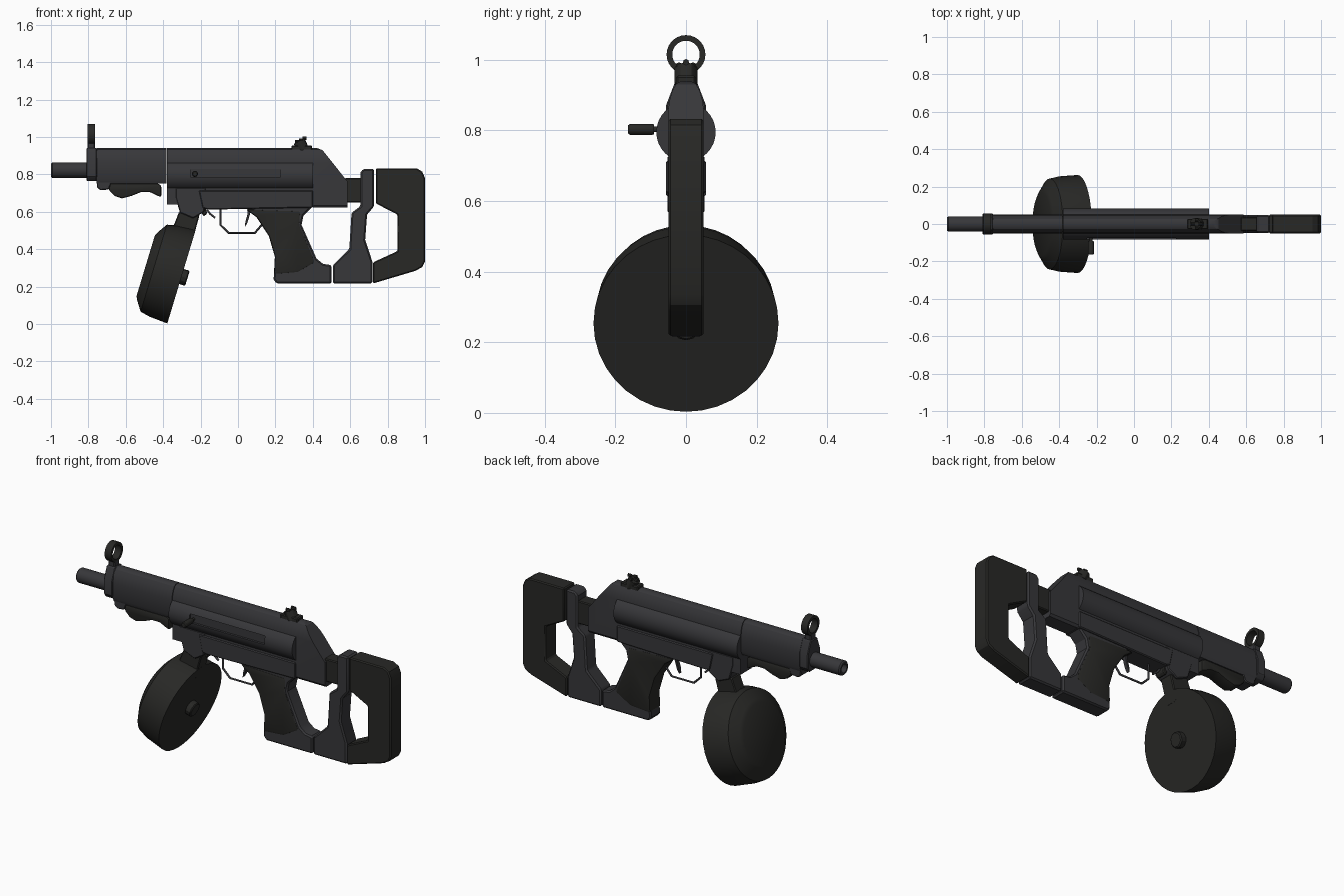
import bpy, bmesh
from math import sin, cos, pi, radians
from mathutils import Matrix, Vector

if "Cube" in bpy.data.objects:
    bpy.data.objects.remove(bpy.data.objects["Cube"])


def material(name, c):
    m = bpy.data.materials.new(name)
    m.diffuse_color = (*c, 1)
    m.use_nodes = True
    m.node_tree.nodes["Principled BSDF"].inputs["Base Color"].default_value = m.diffuse_color
    return m


METAL = material("gunmetal", (0.038, 0.038, 0.042))
DARK = material("dark_polymer", (0.021, 0.021, 0.019))


def finish(name, bm, mat, bevel=0, seg=1, xf=None):
    bmesh.ops.recalc_face_normals(bm, faces=bm.faces)
    if bevel:
        sharp = [e for e in bm.edges if len(e.link_faces) == 2 and e.calc_face_angle(0) > radians(40)]
        bmesh.ops.bevel(bm, geom=sharp, offset=bevel, segments=seg, profile=0.5,
                        affect='EDGES', clamp_overlap=True)
    if xf:
        bm.transform(xf)
    me = bpy.data.meshes.new(name)
    bm.to_mesh(me)
    bm.free()
    me.materials.append(mat)
    ob = bpy.data.objects.new(name, me)
    bpy.context.collection.objects.link(ob)
    return ob


def extruded(points, vec):
    bm = bmesh.new()
    f = bm.faces.new([bm.verts.new(p) for p in points])
    r = bmesh.ops.extrude_face_region(bm, geom=[f])
    bmesh.ops.translate(bm, vec=vec, verts=[v for v in r['geom'] if isinstance(v, bmesh.types.BMVert)])
    return bm


def side(name, pts, half, mat=METAL, bevel=0.005, seg=1, y=0, xf=None):
    """Side profile (x, z) extruded across y."""
    return finish(name, extruded([(x, y - half, z) for x, z in pts], (0, 2 * half, 0)), mat, bevel, seg, xf)


def box(name, x0, x1, z0, z1, half, mat=METAL, bevel=0.005, **k):
    return side(name, [(x0, z0), (x1, z0), (x1, z1), (x0, z1)], half, mat, bevel, **k)


def section(half_pts, x0, x1):
    """Mirrored cross-section (y, z) extruded along x."""
    pts = [(x0, y, z) for y, z in half_pts] + [(x0, -y, z) for y, z in reversed(half_pts)]
    return extruded(pts, (x1 - x0, 0, 0))


def lathe(name, prof, xf, n=24, mat=METAL, closed=False):
    """Profile (x, radius) turned around the x axis."""
    bm = bmesh.new()
    rings = [[bm.verts.new((x, r * cos(2 * pi * i / n), r * sin(2 * pi * i / n))) for i in range(n)]
             for x, r in prof]
    pairs = list(zip(rings, rings[1:]))
    if closed:
        pairs.append((rings[-1], rings[0]))
    else:
        bm.faces.new(rings[0])
        bm.faces.new(rings[-1])
    for a, b in pairs:
        for i in range(n):
            j = (i + 1) % n
            bm.faces.new((a[i], a[j], b[j], b[i]))
    return finish(name, bm, mat, xf=xf)


def at(x, y, z, axis='Y', ang=0):
    return Matrix.Translation((x, y, z)) @ Matrix.Rotation(ang, 4, axis)


def tube(name, pts, r, mat=METAL):
    cu = bpy.data.curves.new(name, 'CURVE')
    cu.dimensions = '3D'
    cu.bevel_depth, cu.bevel_resolution, cu.use_fill_caps = r, 1, True
    sp = cu.splines.new('POLY')
    sp.points.add(len(pts) - 1)
    for p, (x, z) in zip(sp.points, pts):
        p.co = (x, 0, z, 1)
    cu.materials.append(mat)
    ob = bpy.data.objects.new(name, cu)
    bpy.context.collection.objects.link(ob)


# Barrel with hollow muzzle
lathe("barrel", [(-0.92, .022), (-1, .024), (-1, .035), (-.993, .041), (-.76, .041)], at(0, 0, .823))

# Front sight block, post and ring
finish("front_sight_block", section([(.04, .765), (.057, .79), (.057, .87), (.03, .94)], -.81, -.755), METAL, .004)
box("front_sight_post", -.805, -.765, .93, .972, .024)
lathe("front_sight_ring", [(-.02, .039), (-.02, .055), (.02, .055), (.02, .039)],
      at(-.785, 0, 1.015), 28, DARK, closed=True)

# Domed upper body: handguard, receiver and sloped rear cap
DOME = [(.05, .86), (.047, .885), (.039, .912), (.028, .932), (.014, .94)]
finish("handguard", section([(.04, .752), (.05, .775)] + DOME, -.757, -.383), METAL)
finish("receiver_upper", section([(.05, .64)] + DOME, -.38, .4), METAL)
cap = section([(.04, .622), (.05, .635)] + DOME, .4, .585)
for co, no in (((.41, 0, .945), (.35, 0, 1)), ((.46, 0, .92), (.78, 0, .62))):
    r = bmesh.ops.bisect_plane(cap, geom=cap.verts[:] + cap.edges[:] + cap.faces[:],
                               plane_co=co, plane_no=no, clear_outer=True)
    bmesh.ops.holes_fill(cap, edges=[e for e in cap.edges if e.is_boundary])
finish("receiver_rear_cap", cap, METAL)

# Bolt tube bulging from both sides, with a slot for the cocking handle
bolt = lathe("bolt_tube", [(-.38, .084), (.4, .084)], at(0, 0, .795), 32)
slot = box("slot_cutter", -.25, .225, .783, .83, .03, bevel=0, y=-.1)
slot.hide_render = True
slot.hide_set(True)
mod = bolt.modifiers.new("slot", 'BOOLEAN')
mod.object, mod.operation, mod.solver = slot, 'DIFFERENCE', 'EXACT'
lathe("cocking_handle", [(0, .008), (.03, .008), (.03, .014), (.036, .016), (.098, .016), (.104, .012)],
      at(-.23, -.06, .803, 'Z', -pi / 2), 14, DARK)

# Lower receiver and magazine well
side("receiver_lower", [(-.21, .715), (-.19, .62), (-.16, .612), (.4, .622), (.4, .715)], .056)
side("magazine_well", [(-.335, .73), (-.335, .68), (-.31, .595), (-.24, .565), (-.18, .60), (-.17, .73)], .052)
side("magazine_latch", [(-.205, .62), (-.17, .62), (-.165, .59), (-.185, .575)], .03, DARK)
tube("magazine_release", [(-.165, .61), (-.15, .59), (-.122, .568)], .006)

# Lower handguard and contoured fore grip
side("handguard_lug", [(-.755, .77), (-.755, .73), (-.735, .715), (-.69, .72), (-.67, .77)], .042)
side("fore_grip", [(-.69, .752), (-.69, .715), (-.66, .685), (-.62, .672), (-.57, .685), (-.52, .705),
                   (-.47, .705), (-.41, .677), (-.41, .742), (-.43, .752)], .04, DARK, .01, 2)

# Drum magazine, tilted, with neck and winding knob
side("magazine_neck", [(-.315, .6), (-.205, .585), (-.245, .44), (-.37, .46)], .04, DARK)
tilt = at(-.302, 0, .254, 'Y', pi + .294)
lathe("drum_magazine", [(0, .262), (.10, .255), (.155, .243), (.19, .19), (.20, .17)], tilt, 36, DARK)
lathe("drum_knob", [(-.033, .036), (-.028, .042), (.01, .042)], tilt, 12, DARK)

# Trigger and guard
tube("trigger_guard", [(-.094, .63), (-.094, .53), (-.05, .487), (.09, .487), (.135, .54), (.13, .6)], .006)
side("trigger", [(.05, .63), (.075, .63), (.062, .58), (.05, .54), (.036, .517), (.04, .55), (.05, .585)], .012,
     bevel=.002)

# Pistol grip: frame and darker front panel
side("grip_frame", [(.06, .63), (.11, .57), (.175, .46), (.20, .35), (.19, .24), (.205, .217), (.5, .217),
                    (.5, .315), (.455, .322), (.42, .35), (.34, .53), (.35, .58), (.4, .63)], .046, bevel=.008)
side("grip_panel", [(.04, .615), (.10, .57), (.165, .47), (.197, .36), (.192, .265), (.32, .275), (.415, .33),
                    (.33, .53), (.335, .605)], .05, DARK, .012, 2)

# Stock: connector, strut and butt
box("stock_connector", .57, .67, .65, .78, .038, DARK)
side("stock_strut", [(.655, .81), (.67, .83), (.728, .83), (.728, .63), (.69, .585), (.68, .45), (.718, .335),
                     (.718, .217), (.507, .217), (.507, .315), (.595, .4), (.607, .595), (.655, .63)], .047,
     bevel=.008)
side("butt", [(.737, .833), (.955, .833), (.985, .815), (1, .78), (1, .335), (.985, .305), (.95, .285),
              (.722, .217), (.722, .33), (.853, .39), (.853, .585), (.737, .645)], .05, DARK, .006)

# Rear sight: base, tilted drum and small aperture tubes
box("rear_sight_base", .285, .395, .925, .955, .028, DARK)
lathe("rear_sight_drum", [(-.01, .032), (.042, .032)], at(.345, 0, .94, 'Y', -pi / 2 - .45), 12, DARK)
for i in range(4):
    a = i * pi / 2
    c = Vector((.335 + .02 * cos(a), .02 * sin(a), .984 + .009 * cos(a)))
    lathe(f"rear_sight_aperture_{i}", [(-.01, .009), (.01, .009)], at(*c), 8, DARK)

# Smooth round surfaces, keep edges sharp
for ob in bpy.data.objects:
    if ob.type == 'MESH' and not ob.hide_render:
        bpy.ops.object.select_all(action='DESELECT')
        ob.select_set(True)
        bpy.context.view_layer.objects.active = ob
        bpy.ops.object.shade_smooth_by_angle(angle=radians(30))
